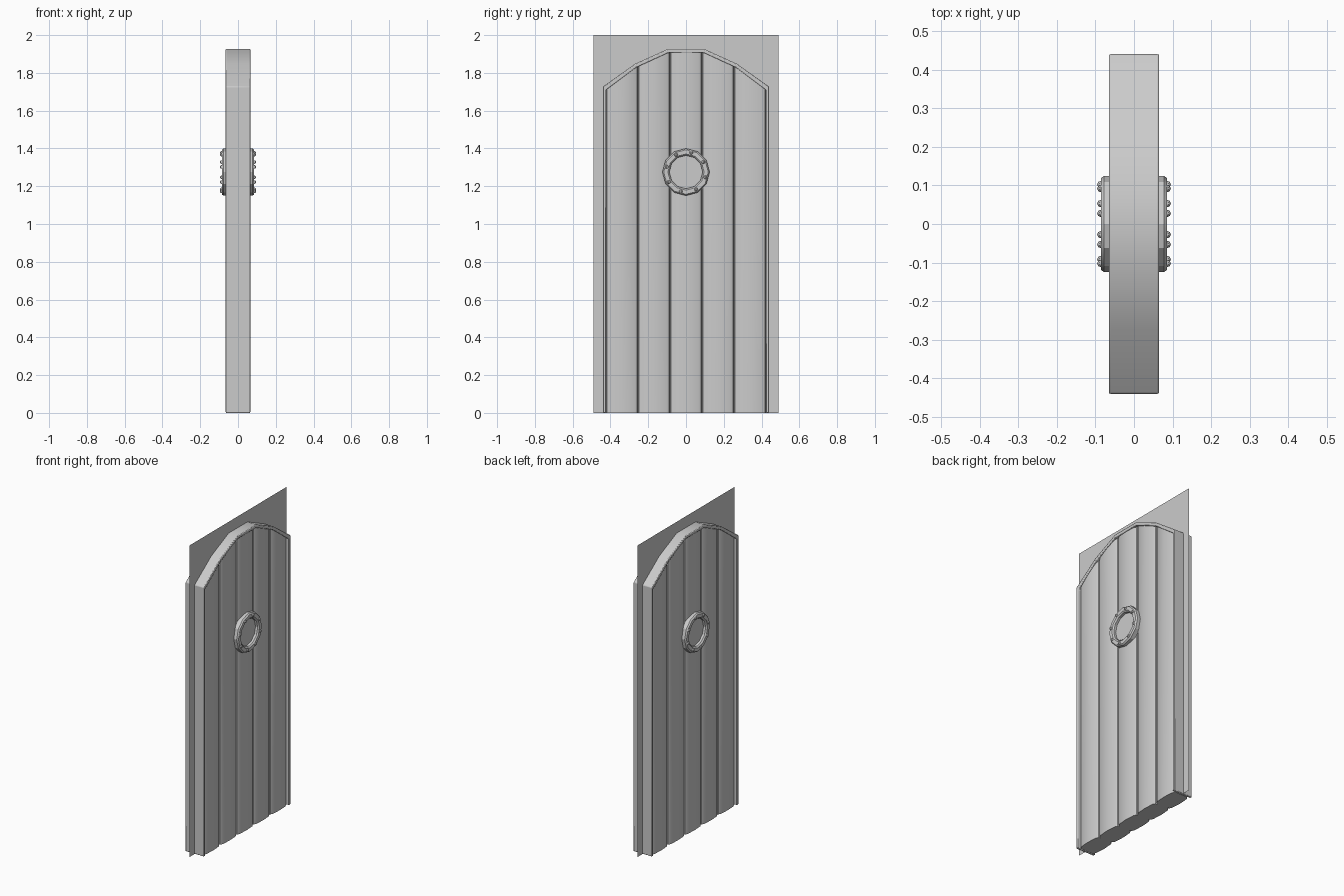
import bpy, bmesh, math
from mathutils import Vector, Matrix

if "Cube" in bpy.data.objects:
    bpy.data.objects.remove(bpy.data.objects["Cube"])

# arch outlines (half, from centre outwards): y, z
OUTER = [(0.095, 1.927), (0.27, 1.848), (0.44, 1.727)]
INNER = [(0.093, 1.907), (0.265, 1.828), (0.423, 1.710)]


def finish(name, bm, smooth=True):
    bmesh.ops.recalc_face_normals(bm, faces=bm.faces)
    me = bpy.data.meshes.new(name)
    bm.to_mesh(me)
    bm.free()
    ob = bpy.data.objects.new(name, me)
    bpy.context.collection.objects.link(ob)
    if smooth:
        bpy.ops.object.select_all(action='DESELECT')
        bpy.context.view_layer.objects.active = ob
        ob.select_set(True)
        bpy.ops.object.shade_smooth_by_angle(angle=math.radians(28))
    return ob


def skin(bm, loops, closed):
    """Quads between consecutive closed loops of points."""
    rows = [[bm.verts.new(p) for p in loop] for loop in loops]
    n = len(rows[0])
    pairs = list(zip(rows, rows[1:])) + ([(rows[-1], rows[0])] if closed else [])
    for a, b in pairs:
        for i in range(n):
            j = (i + 1) % n
            bm.faces.new((a[i], a[j], b[j], b[i]))
    if not closed:
        bm.faces.new(rows[0])
        bm.faces.new(rows[-1])


def full_path(half):
    right = half + [(half[-1][0], 0)]
    return [(-y, z) for y, z in reversed(right)] + right


def arch_z(y):
    y = abs(y)
    pts = [(0, INNER[0][1])] + INNER
    for (y0, z0), (y1, z1) in zip(pts, pts[1:]):
        if y <= y1:
            return z0 + (z1 - z0) * (y - y0) / (y1 - y0)
    return pts[-1][1]


# arched rim around the planks
bm = bmesh.new()
D = 0.065
skin(bm, [[(-D, yo, zo), (D, yo, zo), (D, yi, zi), (-D, yi, zi)]
          for (yo, zo), (yi, zi) in zip(full_path(OUTER), full_path(INNER))], False)
rim = finish("arched_rim", bm)
bev = rim.modifiers.new("bevel", 'BEVEL')
bev.width = 0.004
bev.segments = 2

# five planks with rounded edges and grooves between them
bm = bmesh.new()
W = 0.846 / 5
section = [(0, 0.035), (0.005, 0.048), (0.02, 0.056), (W / 2, 0.06),
           (W - 0.02, 0.056), (W - 0.005, 0.048)]
cols = [(-0.423 + k * W + dy, d) for k in range(5) for dy, d in section]
cols.append((0.423, 0.035))
skin(bm, [[(-d, y, 0), (d, y, 0), (d, y, arch_z(y)), (-d, y, arch_z(y))]
          for y, d in cols], False)
finish("planks", bm)

# thin flat sheet through the middle of the door
bm = bmesh.new()
bm.faces.new([bm.verts.new(p) for p in
              ((0, -0.49, 0), (0, 0.49, 0), (0, 0.49, 2), (0, -0.49, 2))])
finish("centre_sheet", bm, False)

# porthole on both faces: ring, pane and rivets
CZ, N = 1.275, 12
profile = [(0.125, 0.05), (0.125, 0.078), (0.118, 0.086), (0.096, 0.086),
           (0.088, 0.078), (0.088, 0.05)]
for s, side in ((1, "right"), (-1, "left")):
    bm = bmesh.new()
    skin(bm, [[(s * x, r * math.cos(a), CZ + r * math.sin(a)) for r, x in profile]
              for a in (2 * math.pi * i / N for i in range(N))], True)
    finish("porthole_ring_" + side, bm)

    bm = bmesh.new()
    bm.faces.new([bm.verts.new((s * 0.063, 0.089 * math.cos(2 * math.pi * i / N),
                                CZ + 0.089 * math.sin(2 * math.pi * i / N)))
                  for i in range(N)])
    finish("porthole_pane_" + side, bm, False)

    bm = bmesh.new()
    for k in range(8):
        a = math.radians(30 + 45 * k)
        pos = Vector((s * 0.086, 0.106 * math.cos(a), CZ + 0.106 * math.sin(a)))
        bmesh.ops.create_uvsphere(bm, u_segments=8, v_segments=6, radius=0.0095,
                                  matrix=Matrix.Translation(pos))
    finish("porthole_rivets_" + side, bm)
